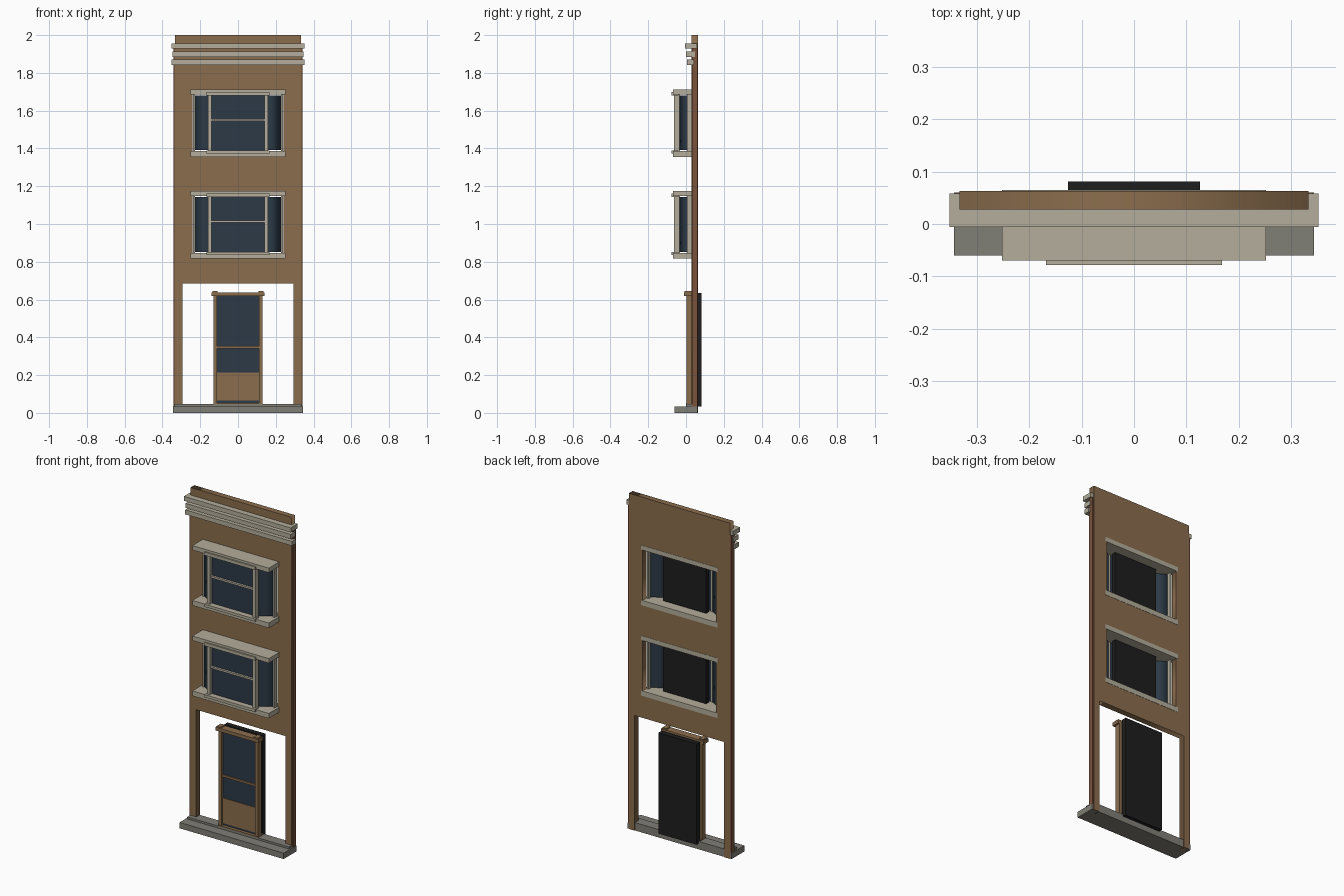
import bpy, bmesh, math
from mathutils import Matrix

if "Cube" in bpy.data.objects:
    bpy.data.objects.remove(bpy.data.objects["Cube"])


def material(name, rgb):
    m = bpy.data.materials.new(name)
    m.diffuse_color = (*rgb, 1)
    m.use_nodes = True
    m.node_tree.nodes["Principled BSDF"].inputs["Base Color"].default_value = m.diffuse_color
    return m


BROWN = material("brown masonry", (0.26, 0.155, 0.075))
RUST = material("rust edging", (0.20, 0.085, 0.045))
STONE = material("pale stone", (0.456, 0.418, 0.328))
GREY = material("grey step", (0.216, 0.209, 0.18))
GLASS = material("dark blue glass", (0.025, 0.042, 0.061))
BLACK = material("black backing", (0.013, 0.013, 0.013))


def add_object(name, mesh, mat):
    mesh.materials.append(mat)
    ob = bpy.data.objects.new(name, mesh)
    bpy.context.collection.objects.link(ob)
    return ob


def box(name, x, y, z, mat):
    """Box from (min, max) ranges."""
    bm = bmesh.new()
    bmesh.ops.create_cube(bm, size=1)
    for v in bm.verts:
        v.co = [r[0] + (c + 0.5) * (r[1] - r[0]) for c, r in zip(v.co, (x, y, z))]
    me = bpy.data.meshes.new(name)
    bm.to_mesh(me)
    bm.free()
    return add_object(name, me, mat)


def pair(name, x, y, z, mat):
    """Box on the right and its mirror on the left."""
    box(name + "_right", x, y, z, mat)
    box(name + "_left", (-x[1], -x[0]), y, z, mat)


def wide(name, half, y, z, mat):
    return box(name, (-half, half), y, z, mat)


def extruded(name, loops, depth, mat, matrix):
    """Flat outline with holes, given thickness and baked to a mesh."""
    cu = bpy.data.curves.new(name, 'CURVE')
    cu.dimensions = '2D'
    cu.fill_mode = 'BOTH'
    cu.extrude = depth / 2
    for pts in loops:
        s = cu.splines.new('POLY')
        s.points.add(len(pts) - 1)
        for p, c in zip(s.points, pts):
            p.co = (*c, 0, 1)
        s.use_cyclic_u = True
    tmp = bpy.data.objects.new(name + "_outline", cu)
    me = bpy.data.meshes.new_from_object(tmp)
    bpy.data.objects.remove(tmp)
    me.transform(matrix)
    return add_object(name, me, mat)


# Facade wall with shopfront gap and two window openings
WINDOWS = (("upper", 1.356), ("lower", 0.817))
outline = [(-.333, 0), (-.295, 0), (-.295, .686), (.295, .686),
           (.295, 0), (.333, 0), (.333, 2), (-.333, 2)]
holes = [[(-.242, b + .015), (-.242, b + .345), (.242, b + .345), (.242, b + .015)]
         for _, b in WINDOWS]
extruded("facade_wall", [outline] + holes, .035, BROWN,
         Matrix.Translation((0, .0455, 0)) @ Matrix.Rotation(math.pi / 2, 4, 'X'))
pair("edge_strip", (.333, .341), (.031, .060), (.035, 1.93), RUST)

# Cornice bands, stepping outward toward the top
for i, (half, y0, y1, z) in enumerate(((.352, .006, .042, 1.843),
                                       (.347, .001, .047, 1.885),
                                       (.352, -.006, .058, 1.928))):
    wide(f"cornice_band_{i + 1}", half, (y0, y1), (z, z + .027), STONE)

# Entrance steps
wide("base_step", .343, (-.06, .06), (0, .035), GREY)
wide("threshold_step", .335, (0, .06), (.035, .047), GREY)

# Bay windows
for name, b in WINDOWS:
    n = name + "_window_"
    wide(n + "sill", .252, (-.07, .0645), (b, b + .03), STONE)
    wide(n + "lintel", .252, (-.07, .0645), (b + .33, b + .357), STONE)
    wide(n + "sill_lip", .168, (-.078, -.04), (b + .018, b + .034), STONE)
    wide(n + "lintel_lip", .168, (-.078, -.04), (b + .325, b + .344), STONE)
    z = (b + .03, b + .33)
    pair(n + "front_post", (.141, .16), (-.064, -.032), z, STONE)
    pair(n + "rear_post", (.227, .238), (.004, .028), z, STONE)
    wide(n + "crossbar", .141, (-.058, -.042), (b + .19, b + .201), STONE)
    wide(n + "centre_glass", .141, (-.045, -.037), z, GLASS)
    wide(n + "backing", .142, (-.015, .013), (b + .036, b + .325), BLACK)
    # Slanted side panes
    for side, tag in ((1, "right"), (-1, "left")):
        pts = [(side * x, y) for x, y in
               ((.157, -.036), (.229, .006), (.225, .012), (.153, -.030))]
        extruded(n + "side_glass_" + tag, [pts], .29, GLASS,
                 Matrix.Translation((0, 0, b + .18)))

# Door
pair("door_post", (.111, .131), (.003, .035), (.047, .62), BROWN)
wide("door_lintel", .141, (-.010, .035), (.618, .638), BROWN)
pair("door_lintel_cap", (.108, .135), (-.008, .03), (.638, .645), BROWN)
wide("door_lower_panel", .112, (.014, .053), (.065, .215), BROWN)
wide("door_crossbar", .111, (.010, .03), (.342, .354), BROWN)
wide("door_glass", .111, (.018, .03), (.215, .62), GLASS)
wide("door_sill", .131, (.0, .053), (.04, .053), BROWN)
wide("door_kick_glass", .111, (.018, .03), (.053, .065), GLASS)
wide("door_backing", .126, (.05, .081), (.035, .635), BLACK)
